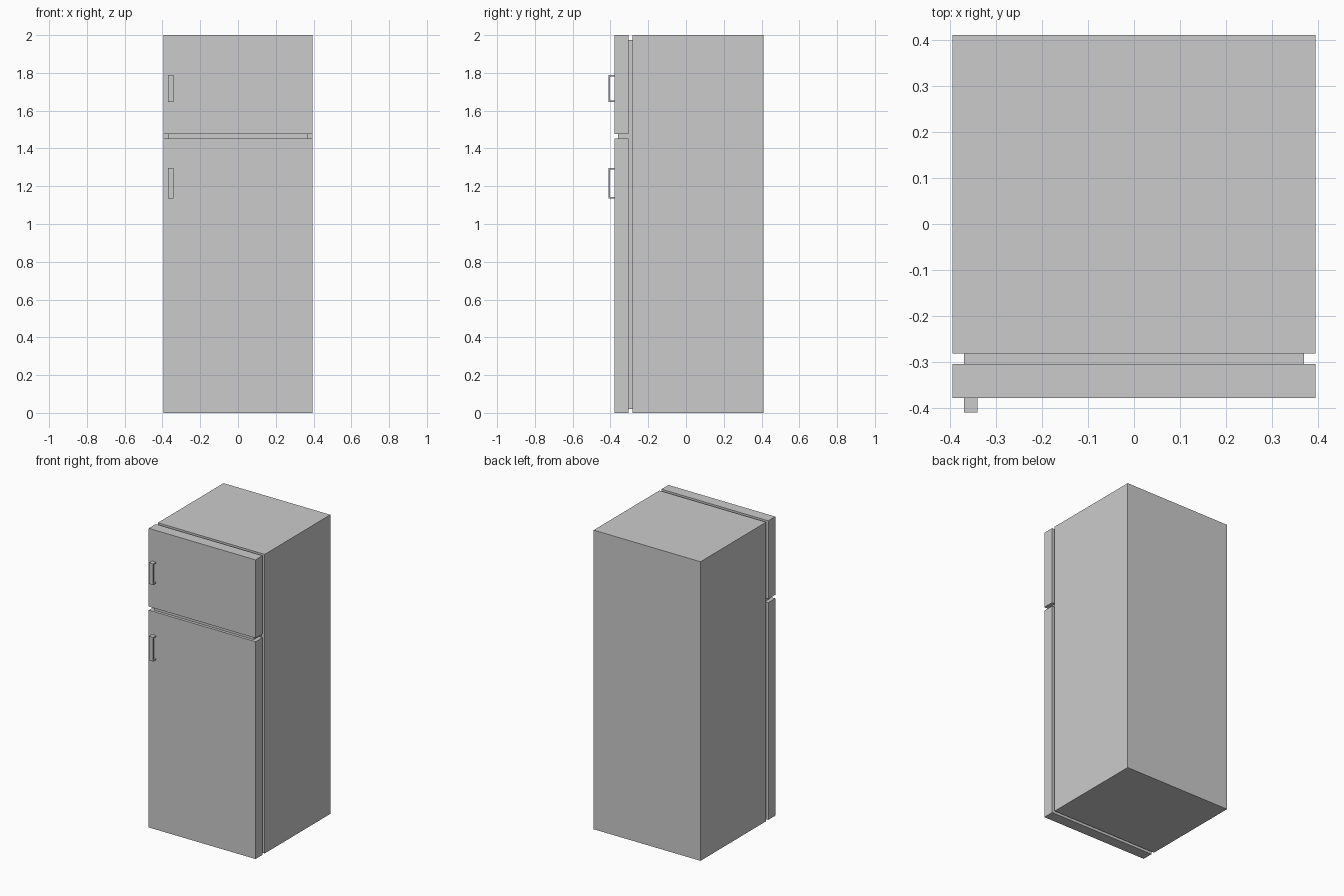
import bpy
import bmesh

if "Cube" in bpy.data.objects:
    bpy.data.objects.remove(bpy.data.objects["Cube"])


def add_object(name, bm):
    bmesh.ops.recalc_face_normals(bm, faces=bm.faces)
    mesh = bpy.data.meshes.new(name)
    bm.to_mesh(mesh)
    bm.free()
    obj = bpy.data.objects.new(name, mesh)
    bpy.context.collection.objects.link(obj)
    return obj


def box(name, x, y, z):
    """Box from (min, max) ranges along each axis."""
    bm = bmesh.new()
    bmesh.ops.create_cube(bm, size=1)
    for v in bm.verts:
        v.co = [r[0] + (c + 0.5) * (r[1] - r[0]) for c, r in zip(v.co, (x, y, z))]
    return add_object(name, bm)


def handle(name, x, y, z, t):
    """C-shaped bracket: side profile in y/z extruded along x, bar thickness t."""
    front, back = y
    low, high = z
    profile = [(back, low), (front, low), (front, high), (back, high),
               (back, high - t), (front + t, high - t),
               (front + t, low + t), (back, low + t)]
    bm = bmesh.new()
    face = bm.faces.new([bm.verts.new((x[0], py, pz)) for py, pz in profile])
    ext = bmesh.ops.extrude_face_region(bm, geom=[face], use_keep_orig=True)
    verts = [g for g in ext["geom"] if isinstance(g, bmesh.types.BMVert)]
    bmesh.ops.translate(bm, verts=verts, vec=(x[1] - x[0], 0, 0))
    return add_object(name, bm)


W = 0.395          # half width of cabinet and doors
INSET = 0.37       # half width of seal and divider
DOOR_FRONT, DOOR_BACK, CABINET_FRONT, BACK = -0.379, -0.305, -0.282, 0.411

# Main cabinet
box("cabinet", (-W, W), (CABINET_FRONT, BACK), (0, 2))

# Doors, each with its recessed seal and handle
doors = {
    "freezer": ((1.477, 2.0), (1.477, 1.973), (1.647, 1.788)),
    "fridge": ((0.0, 1.453), (0.02, 1.453), (1.135, 1.297)),
}
for part, (door_z, seal_z, handle_z) in doors.items():
    box(part + "_door", (-W, W), (DOOR_FRONT, DOOR_BACK), door_z)
    box(part + "_seal", (-INSET, INSET), (DOOR_BACK, CABINET_FRONT), seal_z)
    handle(part + "_handle", (-0.37, -0.341), (-0.41, DOOR_FRONT), handle_z, 0.008)

# Divider strip in the gap between the doors
box("door_divider", (-INSET, INSET), (-0.36, CABINET_FRONT), (1.453, 1.477))
